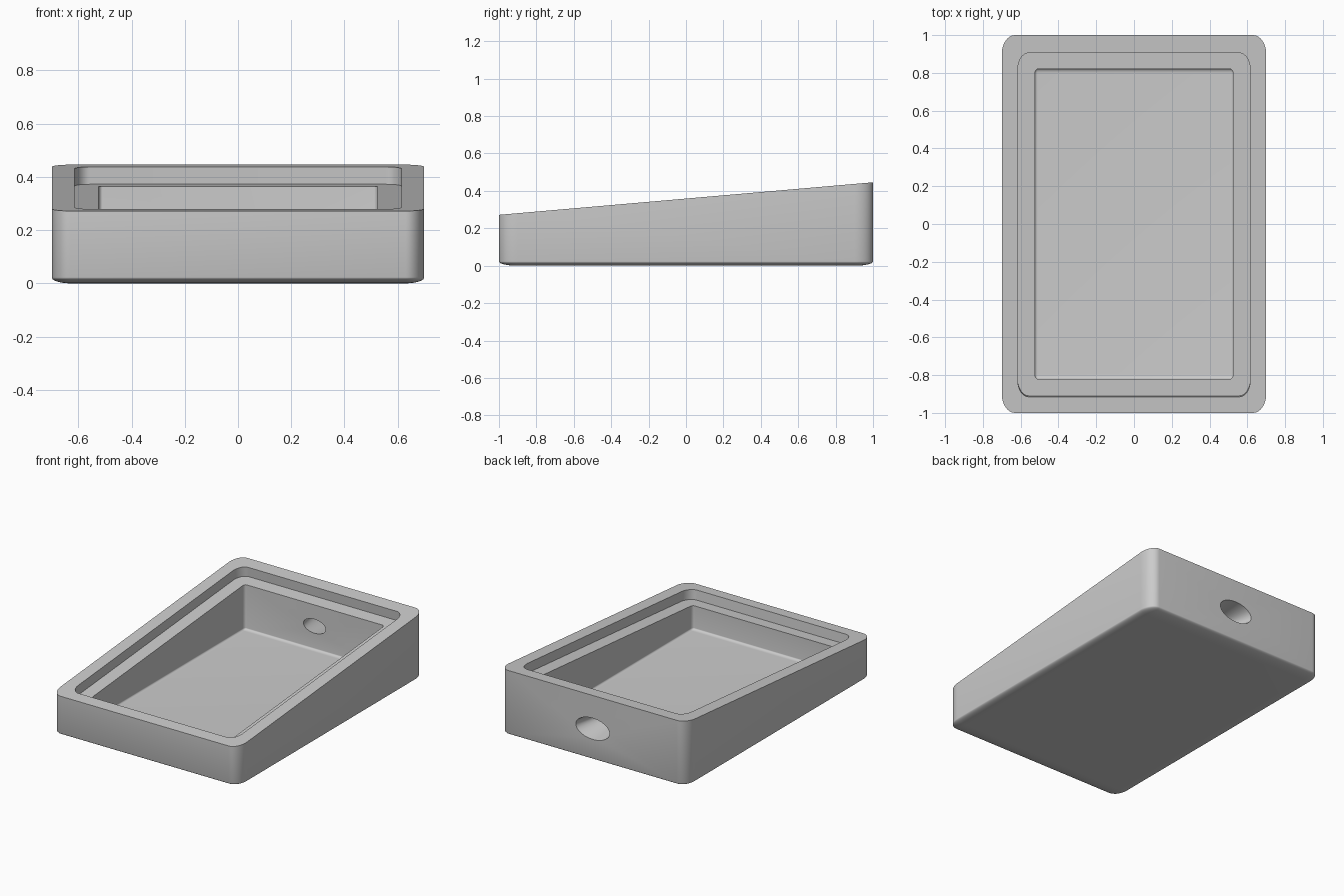
import bpy
import bmesh
import math
from mathutils import Matrix, Vector

if "Cube" in bpy.data.objects:
    bpy.data.objects.remove(bpy.data.objects["Cube"])

grey = bpy.data.materials.new("plain_grey")
grey.use_nodes = True
grey.diffuse_color = (0.6, 0.6, 0.6, 1)
grey.node_tree.nodes["Principled BSDF"].inputs["Base Color"].default_value = (0.6, 0.6, 0.6, 1)

FRONT_Z, BACK_Z = 0.272, 0.446
MID_Z = (FRONT_Z + BACK_Z) / 2
TILT = math.atan2(BACK_Z - FRONT_Z, 2)


def add_object(name, bm):
    mesh = bpy.data.meshes.new(name)
    bmesh.ops.recalc_face_normals(bm, faces=bm.faces)
    bm.to_mesh(mesh)
    bm.free()
    mesh.materials.append(grey)
    obj = bpy.data.objects.new(name, mesh)
    bpy.context.collection.objects.link(obj)
    return obj


def rounded_box(size, bottom_z, radius, round_bottom=True):
    """Bevelled unit cube stretched to size, with its base at bottom_z."""
    bm = bmesh.new()
    bmesh.ops.create_cube(bm, size=1)
    edges = [e for e in bm.edges
             if abs(e.verts[0].co.z - e.verts[1].co.z) > 0.5
             or (round_bottom and all(v.co.z < 0 for v in e.verts))]
    bmesh.ops.bevel(bm, geom=edges, offset=radius, segments=10, profile=0.5, affect='EDGES')
    bmesh.ops.translate(bm, verts=bm.verts, vec=(0, 0, 0.5))
    bmesh.ops.scale(bm, verts=bm.verts, vec=size)
    bmesh.ops.translate(bm, verts=bm.verts, vec=(0, 0, bottom_z))
    return bm


def cut(target, cutter):
    cutter.hide_render = True
    mod = target.modifiers.new(cutter.name, 'BOOLEAN')
    mod.operation = 'DIFFERENCE'
    mod.solver = 'EXACT'
    mod.object = cutter
    bpy.context.view_layer.objects.active = target
    bpy.ops.object.modifier_apply(modifier=mod.name)
    bpy.data.objects.remove(cutter)


# Outer shell, sliced by the sloping top plane
bm = rounded_box((1.4, 2, 0.45), 0, 0.05)
normal = Vector((0, -math.sin(TILT), math.cos(TILT)))
result = bmesh.ops.bisect_plane(bm, geom=bm.verts[:] + bm.edges[:] + bm.faces[:],
                                plane_co=(0, 0, MID_Z), plane_no=normal, clear_outer=True)
rim = [e for e in result["geom_cut"] if isinstance(e, bmesh.types.BMEdge)]
bmesh.ops.edgeloop_fill(bm, edges=rim)
body = add_object("wedge_case", bm)

# Shallow tilted recess for the cover panel
bm = rounded_box((1.23, 1.827, 0.3), -0.066, 0.047, round_bottom=False)
bmesh.ops.transform(bm, verts=bm.verts,
                    matrix=Matrix.Translation((0, -0.005, MID_Z)) @ Matrix.Rotation(TILT, 4, 'X'))
cut(body, add_object("recess_cutter", bm))

# Deep inner cavity with a small floor fillet
bm = rounded_box((1.05, 1.64, 0.8), 0.06, 0.015)
cut(body, add_object("cavity_cutter", bm))

# Tapered oval cable hole through the back wall
bm = bmesh.new()
bmesh.ops.create_cone(bm, cap_ends=True, segments=48, radius1=0.078, radius2=0.131, depth=0.22)
bmesh.ops.rotate(bm, verts=bm.verts, matrix=Matrix.Rotation(-math.pi / 2, 3, 'X'))
bmesh.ops.scale(bm, verts=bm.verts, vec=(1, 1, 0.57))
bmesh.ops.translate(bm, verts=bm.verts, vec=(0, 0.91, 0.22))
cut(body, add_object("hole_cutter", bm))

# Smooth the rounded corners, keep the rims sharp
bpy.ops.object.select_all(action='DESELECT')
body.select_set(True)
bpy.context.view_layer.objects.active = body
bpy.ops.object.shade_smooth_by_angle(angle=math.radians(30))
